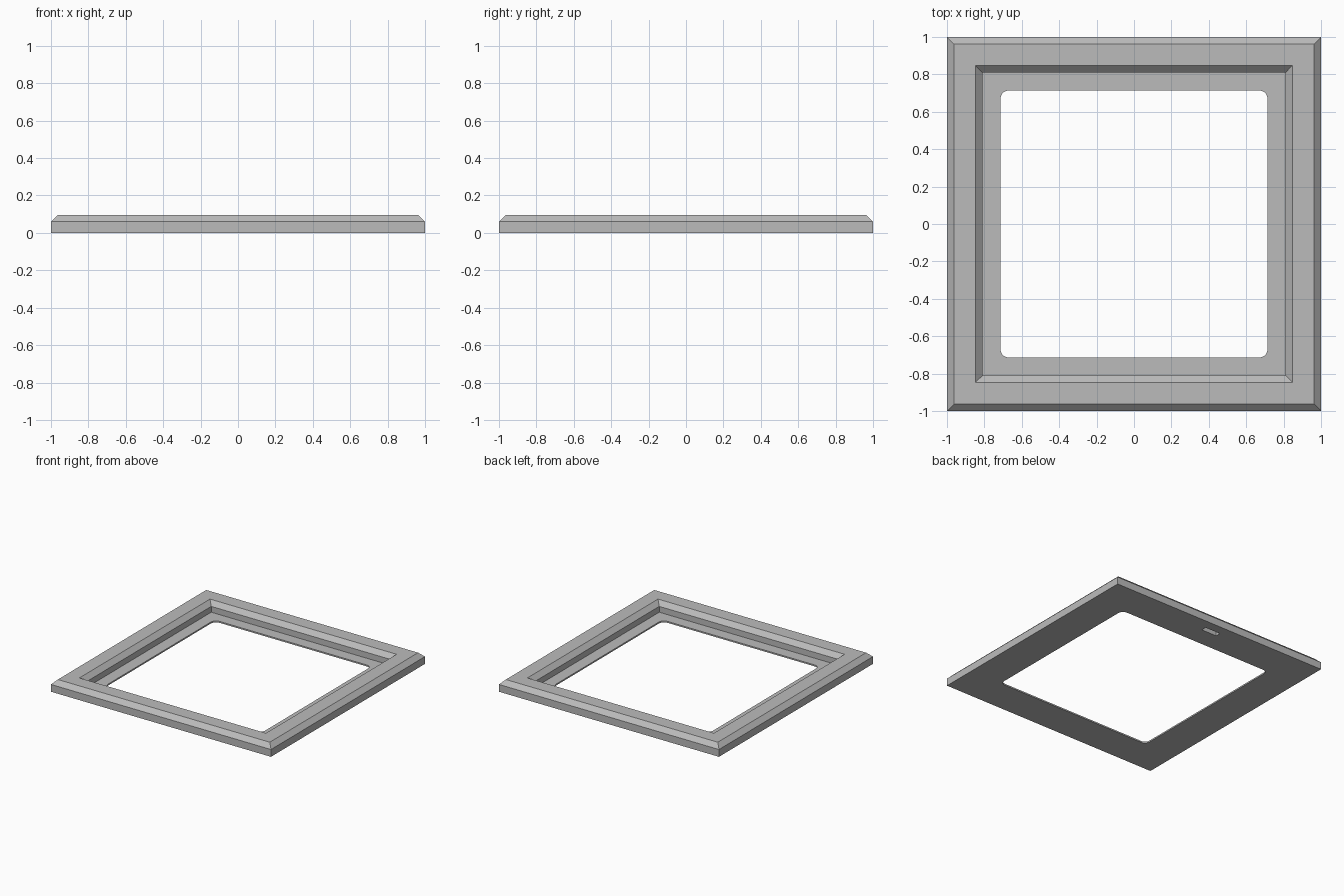
import bpy, bmesh, math

if "Cube" in bpy.data.objects:
    bpy.data.objects.remove(bpy.data.objects["Cube"])

grey = bpy.data.materials.new("frame grey")
grey.diffuse_color = (0.5, 0.5, 0.5, 1)
grey.use_nodes = True
grey.node_tree.nodes["Principled BSDF"].inputs["Base Color"].default_value = grey.diffuse_color


def make_object(name, bm):
    bmesh.ops.recalc_face_normals(bm, faces=bm.faces)
    mesh = bpy.data.meshes.new(name)
    bm.to_mesh(mesh)
    bm.free()
    mesh.materials.append(grey)
    obj = bpy.data.objects.new(name, mesh)
    bpy.context.collection.objects.link(obj)
    return obj


def loft(name, rings):
    """Skin a stack of rings (lists of points) and cap both ends."""
    bm = bmesh.new()
    loops = [[bm.verts.new(p) for p in ring] for ring in rings]
    n = len(loops[0])
    for a, b in zip(loops, loops[1:]):
        for i in range(n):
            j = (i + 1) % n
            bm.faces.new((a[i], a[j], b[j], b[i]))
    bm.faces.new(loops[0])
    bm.faces.new(loops[-1])
    return make_object(name, bm)


def rectangle(hx, hy, z, cy=0):
    return [(sx * hx, cy + sy * hy, z) for sx, sy in ((-1, -1), (1, -1), (1, 1), (-1, 1))]


def rounded_square(h, r, z, steps=5):
    pts = []
    for q, (sx, sy) in enumerate(((1, 1), (-1, 1), (-1, -1), (1, -1))):
        for k in range(steps + 1):
            a = math.pi / 2 * (q + k / steps)
            pts.append((sx * (h - r) + r * math.cos(a), sy * (h - r) + r * math.sin(a), z))
    return pts


def cut(target, cutter):
    cutter.hide_render = True
    cutter.hide_viewport = True
    cutter.display_type = 'WIRE'
    mod = target.modifiers.new(cutter.name, 'BOOLEAN')
    mod.operation = 'DIFFERENCE'
    mod.solver = 'EXACT'
    mod.object = cutter


# Bevelled square border with a sunken thin floor
profile = [(1, 0), (1, 0.06), (0.963, 0.096), (0.848, 0.096), (0.811, 0.06), (0.811, 0.012)]
frame = loft("square_frame", [rectangle(h, h, z) for h, z in profile])

# Rounded window opening through the floor
cut(frame, loft("opening_cutter", [rounded_square(0.714, 0.045, z) for z in (-0.1, 0.2)]))

# Hanging slot in the underside of the back rail
cut(frame, loft("hanging_slot_cutter", [rectangle(0.07, 0.022, z, 0.9) for z in (-0.1, 0.05)]))
